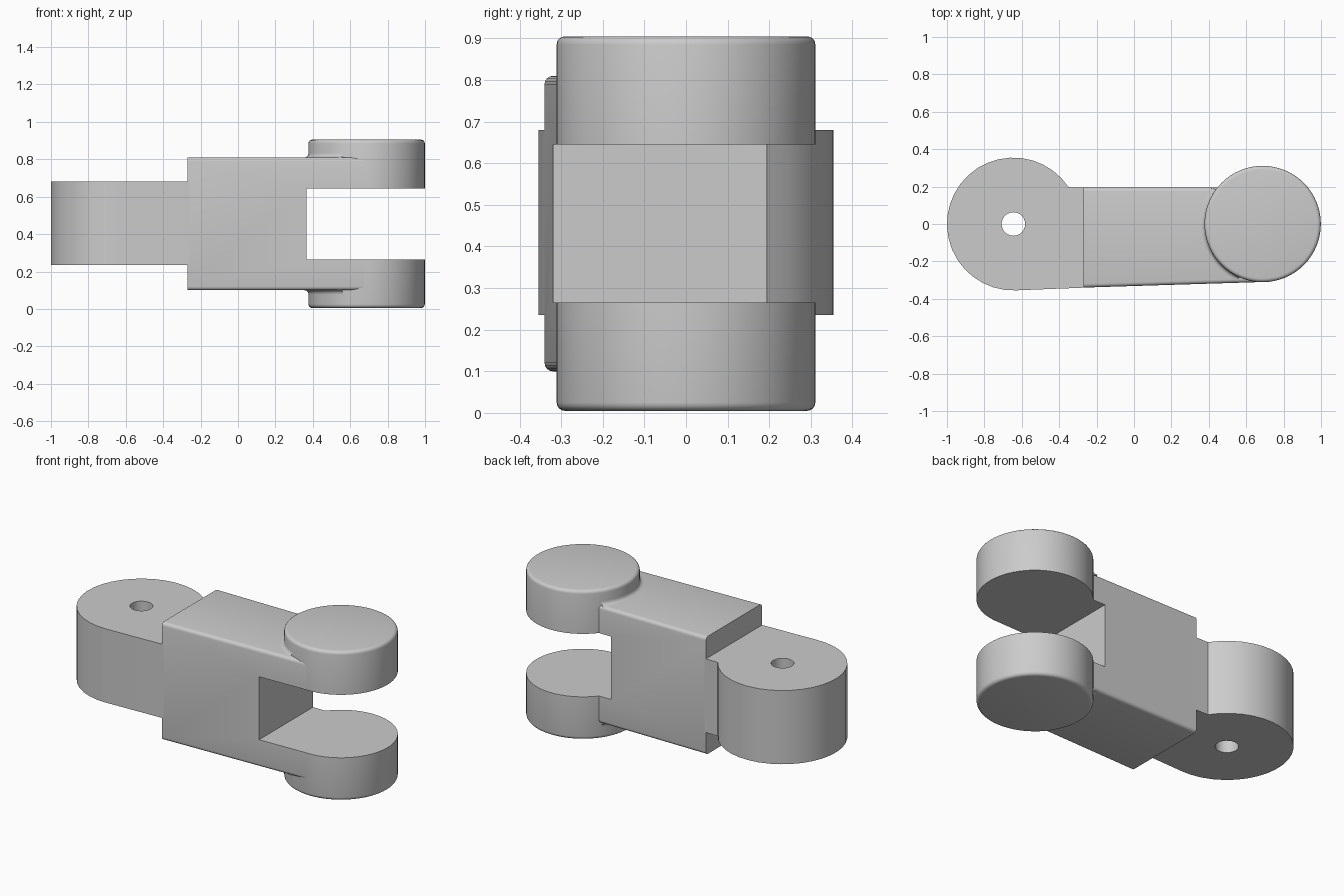
import bpy, bmesh, math
from mathutils import Vector

cube = bpy.data.objects.get("Cube")
if cube:
    bpy.data.objects.remove(cube, do_unlink=True)

metal = bpy.data.materials.new("plain_grey")
metal.use_nodes = True
GREY = (0.6, 0.6, 0.6, 1)
metal.diffuse_color = GREY
metal.node_tree.nodes["Principled BSDF"].inputs["Base Color"].default_value = GREY


def finish(bm, name):
    bmesh.ops.recalc_face_normals(bm, faces=bm.faces)
    mesh = bpy.data.meshes.new(name)
    bm.to_mesh(mesh)
    bm.free()
    mesh.materials.append(metal)
    obj = bpy.data.objects.new(name, mesh)
    bpy.context.collection.objects.link(obj)
    bpy.ops.object.select_all(action='DESELECT')
    obj.select_set(True)
    bpy.context.view_layer.objects.active = obj
    bpy.ops.object.shade_smooth_by_angle(angle=math.radians(35))
    return obj


def arc(cx, r, start, end, steps):
    angles = [math.radians(start + (end - start) * i / steps) for i in range(steps + 1)]
    return [(cx + r * math.cos(a), r * math.sin(a)) for a in angles]


def loop(bm, points, z):
    verts = [bm.verts.new((x, y, z)) for x, y in points]
    return [bm.edges.new((v, verts[i - 1])) for i, v in enumerate(verts)]


# Rounded eye at the right end, with a through hole
EYE_X, EYE_R = -0.645, 0.355
bm = bmesh.new()
outline = arc(EYE_X, EYE_R, 33.5, 272, 24) + [(-0.26, -0.34), (-0.26, 0.195)]
edges = loop(bm, outline, 0.235) + loop(bm, arc(EYE_X, 0.063, 0, 345, 23), 0.235)
bmesh.ops.triangle_fill(bm, edges=edges, use_beauty=True)
result = bmesh.ops.extrude_face_region(bm, geom=bm.faces[:], use_keep_orig=True)
top = [v for v in result["geom"] if isinstance(v, bmesh.types.BMVert)]
bmesh.ops.translate(bm, verts=top, vec=(0, 0, 0.445))
finish(bm, "eye_end")

# Forked body with a slightly tapered front and softened long edges
X0, X1, NOTCH = -0.27, 0.69, 0.365
LOW, HIGH, IN_LOW, IN_HIGH = 0.10, 0.81, 0.265, 0.645
profile = [(X0, LOW), (X1, LOW), (X1, IN_LOW), (NOTCH, IN_LOW),
           (NOTCH, IN_HIGH), (X1, IN_HIGH), (X1, HIGH), (X0, HIGH)]
bm = bmesh.new()
back = [bm.verts.new((x, 0.195, z)) for x, z in profile]
front = [bm.verts.new((x, -0.34 + 0.03 * (x - X0) / (X1 - X0), z)) for x, z in profile]
bm.faces.new(back)
bm.faces.new(front)
for i in range(len(profile)):
    bm.faces.new((back[i - 1], back[i], front[i], front[i - 1]))
long_edges = [e for e in bm.edges if e.calc_length() > 0.9]
bmesh.ops.bevel(bm, geom=long_edges, offset=0.02, segments=4, profile=0.5, affect='EDGES')
finish(bm, "forked_body")

# Fork discs with a rounded outer rim, and the fillet joining each to the body
DISC_X, DISC_R, FILLET = 0.688, 0.311, 0.022
MID = (LOW + HIGH) / 2
for name, side in (("upper", 1), ("lower", -1)):
    inner, outer = MID + side * 0.19, MID + side * 0.45
    bm = bmesh.new()
    bmesh.ops.create_cone(bm, cap_ends=True, segments=64, radius1=DISC_R,
                          radius2=DISC_R, depth=abs(outer - inner))
    bmesh.ops.translate(bm, verts=bm.verts, vec=(DISC_X, 0, (inner + outer) / 2))
    rim = [e for e in bm.edges if all(abs(v.co.z - outer) < 0.001 for v in e.verts)]
    bmesh.ops.bevel(bm, geom=rim, offset=0.02, segments=4, profile=0.5, affect='EDGES')
    finish(bm, name + "_disc")

    bm = bmesh.new()
    face_z = MID + side * 0.355
    rows = []
    for k in range(6):
        t = math.pi / 2 * k / 5
        z = face_z + side * FILLET * (1 - math.sin(t))
        ring = arc(DISC_X, DISC_R + FILLET * (1 - math.cos(t)), 144, 246, 20)
        rows.append([bm.verts.new((x, y, z)) for x, y in ring])
    for a, b in zip(rows, rows[1:]):
        for i in range(len(a) - 1):
            bm.faces.new((a[i], a[i + 1], b[i + 1], b[i]))
    obj = finish(bm, name + "_fillet")
    # Make the open strip face away from the disc
    face = obj.data.polygons[50]
    if face.normal.dot(Vector((-1, 0, side))) < 0:
        obj.data.flip_normals()
